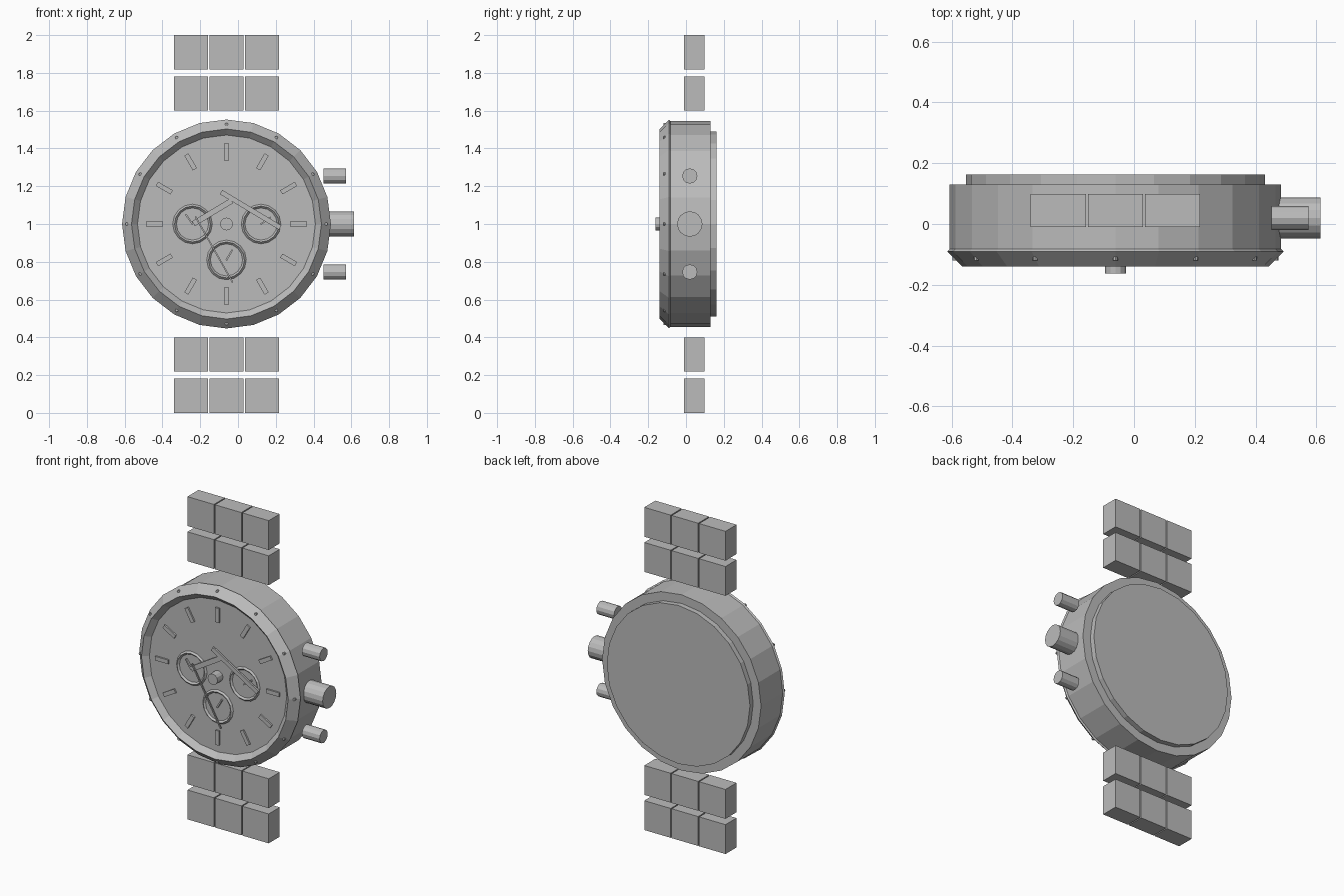
import bpy
from math import sin, cos, pi, radians
from mathutils import Matrix, Vector

cube = bpy.data.objects.get("Cube")
if cube:
    bpy.data.objects.remove(cube, do_unlink=True)

metal = bpy.data.materials.new("plain_grey")
metal.use_nodes = True
GREY = (0.5, 0.5, 0.5, 1)
metal.diffuse_color = GREY
metal.node_tree.nodes["Principled BSDF"].inputs["Base Color"].default_value = GREY

CX, CZ = -0.061, 1.0      # centre of the case
DIAL_Y = -0.108           # front surface of the dial


def finish(name):
    ob = bpy.context.object
    ob.name = name
    ob.data.name = name
    ob.data.materials.clear()
    ob.data.materials.append(metal)
    return ob


def disc(name, x, z, r, y0, y1, sides=24):
    """Cylinder along y with a vertex on the x axis."""
    bpy.ops.mesh.primitive_cylinder_add(vertices=sides, radius=r, depth=y1 - y0)
    ob = finish(name)
    ob.data.transform(Matrix.Rotation(radians(90), 4, 'X'))
    ob.location = (x, (y0 + y1) / 2, z)
    return ob


def side_pin(name, x0, x1, z, r, sides):
    """Cylinder along x."""
    bpy.ops.mesh.primitive_cylinder_add(vertices=sides, radius=r, depth=x1 - x0)
    ob = finish(name)
    ob.data.transform(Matrix.Rotation(radians(90), 4, 'Y'))
    ob.location = ((x0 + x1) / 2, 0.02, z)


def ring(name, x, y, z, major, minor, sides):
    """Diamond-section ring facing the front."""
    bpy.ops.mesh.primitive_torus_add(major_segments=sides, minor_segments=4,
                                     major_radius=major, minor_radius=minor)
    ob = finish(name)
    ob.data.transform(Matrix.Rotation(radians(90), 4, 'X'))
    for p in ob.data.polygons:
        p.use_smooth = False
    ob.location = (x, y, z)


def box(name, centre, size, angle=0):
    """Box turned in the dial plane, counterclockwise from the front."""
    bpy.ops.mesh.primitive_cube_add(size=1)
    ob = finish(name)
    ob.data.transform(Matrix.Diagonal(Vector((*size, 1))))
    ob.data.transform(Matrix.Rotation(-angle, 4, 'Y'))
    ob.location = centre


# case, back cover, dial and bezel
disc("case", CX, CZ, 0.545, -0.09, 0.13)
disc("back_cover", CX, CZ, 0.491, 0.12, 0.162)
disc("dial", CX, CZ, 0.485, DIAL_Y, -0.08)
ring("bezel", CX, -0.09, CZ, 0.503, 0.05, 24)

# hour markers and bezel studs
for i in range(12):
    a = i * pi / 6
    box("hour_marker", (CX + 0.38 * cos(a), DIAL_Y - 0.002, CZ + 0.38 * sin(a)),
        (0.09, 0.016, 0.025), a)
    disc("bezel_stud", CX + 0.528 * cos(a), CZ + 0.528 * sin(a), 0.008,
         -0.12, -0.1, 8)

# subdials with their small hands
for dx, dz, tilt in ((-0.18, 0, 125), (0.183, 0, 35), (0, -0.19, 60)):
    ring("subdial_ring", CX + dx, DIAL_Y, CZ + dz, 0.095, 0.01, 16)
    t = radians(tilt)
    box("subdial_hand", (CX + dx + 0.03 * cos(t), DIAL_Y - 0.006, CZ + dz + 0.03 * sin(t)),
        (0.065, 0.012, 0.009), t)

# main hands and centre pin
box("hour_hand", (-0.135, -0.117, 1.062), (0.235, 0.012, 0.03), radians(31))
box("minute_hand", (0.067, -0.123, 1.075), (0.365, 0.012, 0.026), radians(-31))
box("second_hand", (-0.127, -0.128, 0.865), (0.4, 0.008, 0.008), radians(-60.5))
disc("centre_pin", CX, CZ, 0.034, -0.162, -0.1, 12)

# crown and pushers
side_pin("crown", 0.45, 0.613, CZ, 0.067, 16)
for s in (-1, 1):
    side_pin("pusher", 0.452, 0.573, CZ + s * 0.254, 0.04, 12)

# bracelet links above and below the case
for s in (-1, 1):
    for dz in (0.691, 0.909):
        for col in (-1, 0, 1):
            box("bracelet_link", (CX + col * 0.188, 0.044, CZ + s * dz),
                (0.181, 0.108, 0.182))
